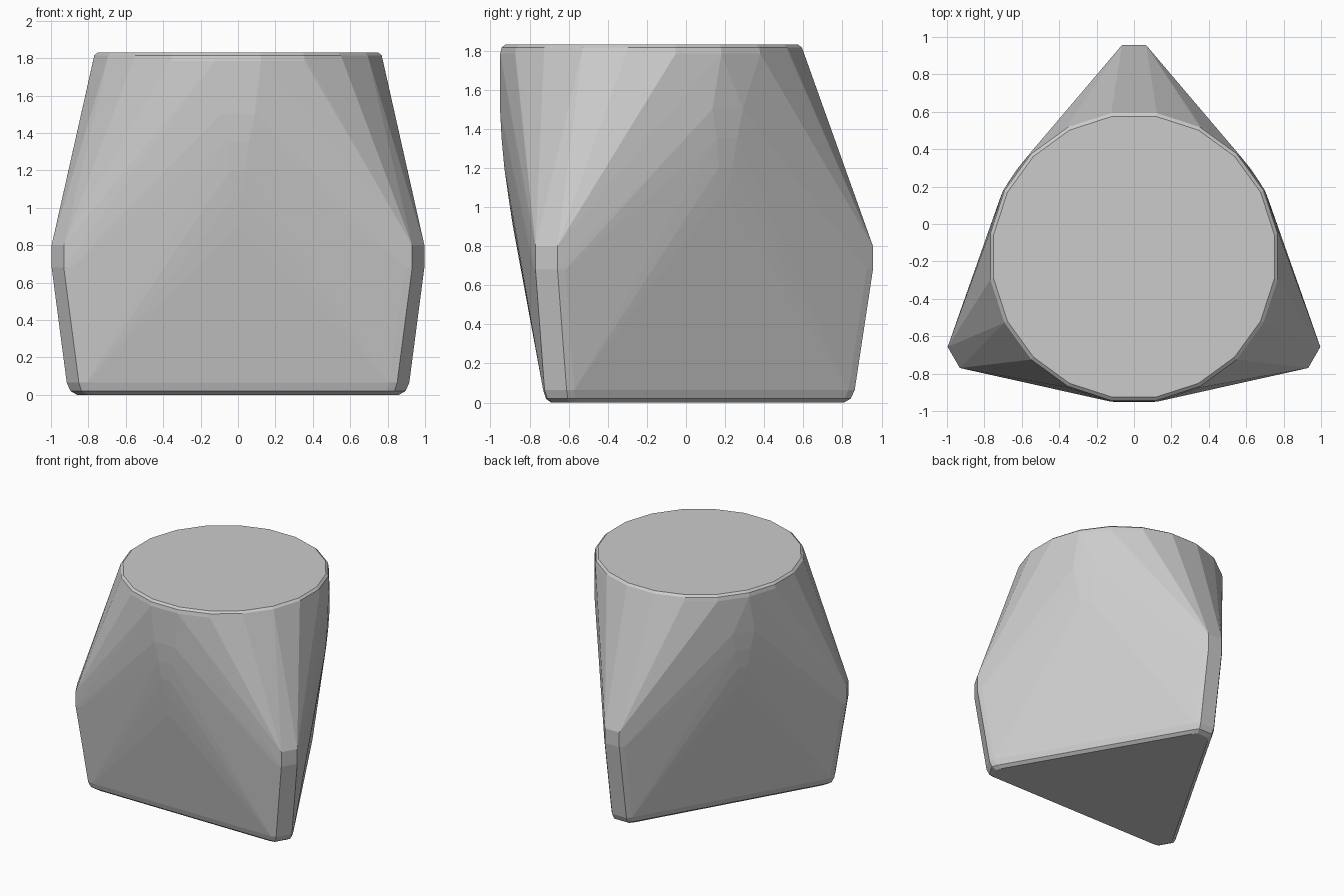
import bpy, bmesh
from math import sin, cos, pi, tau

if "Cube" in bpy.data.objects:
    bpy.data.objects.remove(bpy.data.objects["Cube"])

CY = -0.175          # centre of the round top
TY = -0.157          # centre of the triangular base
points = []


def three_way(x, r, z, cy):
    """Mirror a point (x, r) in x and repeat it around the centre in three directions."""
    for sx in (-x, x):
        for k in range(3):
            a = k * tau / 3
            points.append((sx * cos(a) - r * sin(a), cy + sx * sin(a) + r * cos(a), z))


# round top with 20 sides and a softened rim
for z, r in ((1.785, 0.775), (1.815, 0.768), (1.83, 0.75)):
    for i in range(20):
        a = (i + 0.5) * tau / 20
        rr = r / cos(pi / 20)
        points.append((rr * cos(a), CY + rr * sin(a), z))

# blunted triangle corners: soft bottom edge, lower body, widest level
for z, r, w in ((0.0, 0.965, 0.05), (0.02, 1.0, 0.06), (0.065, 1.02, 0.065),
                (0.68, 1.113, 0.065), (0.80, 1.113, 0.065)):
    three_way(w, r, z, TY)
    three_way(w + 0.027, r - 0.032, z, TY)

# bulge up the middle of each side
for z, d, w in ((0.9, 0.71, 0.001), (1.05, 0.733, 0.025), (1.2, 0.754, 0.04),
                (1.35, 0.768, 0.06), (1.5, 0.776, 0.09)):
    three_way(w, -d, z, CY)

# wrap all sections in one convex skin
bm = bmesh.new()
for p in points:
    bm.verts.new(p)
hull = bmesh.ops.convex_hull(bm, input=bm.verts[:])
loose = [v for v in bm.verts if not v.link_faces]
bmesh.ops.delete(bm, geom=loose, context='VERTS')
bmesh.ops.dissolve_limit(bm, angle_limit=0.01, verts=bm.verts[:], edges=bm.edges[:])
bmesh.ops.recalc_face_normals(bm, faces=bm.faces[:])
mesh = bpy.data.meshes.new("body")
bm.to_mesh(mesh)
bm.free()
body = bpy.data.objects.new("body", mesh)
bpy.context.collection.objects.link(body)
